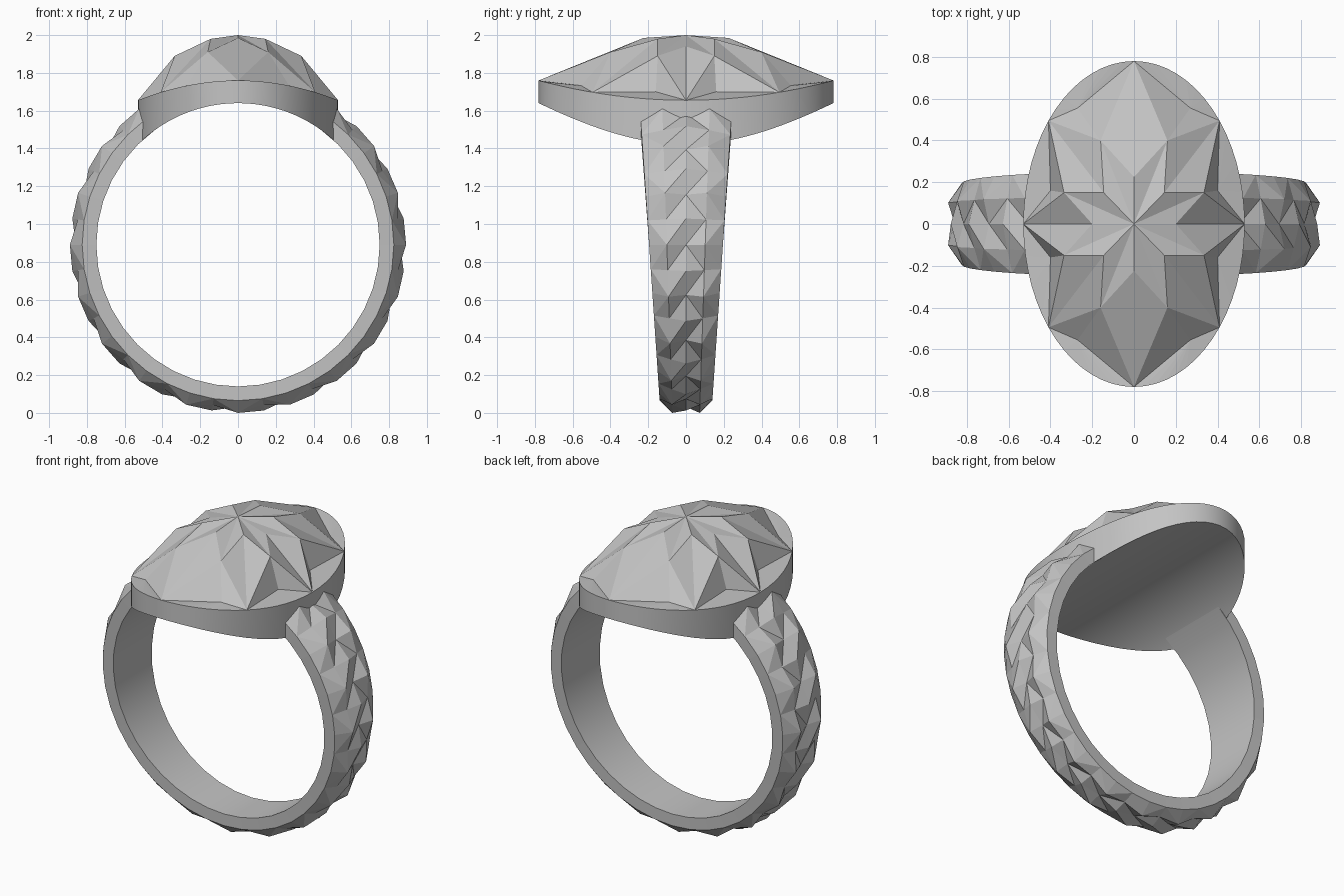
import bpy, bmesh
from math import sin, cos, pi, sqrt, radians

cube = bpy.data.objects.get("Cube")
if cube:
    bpy.data.objects.remove(cube, do_unlink=True)

metal = bpy.data.materials.new("grey_metal")
metal.use_nodes = True
grey = (0.55, 0.55, 0.55, 1)
metal.diffuse_color = grey
metal.node_tree.nodes["Principled BSDF"].inputs["Base Color"].default_value = grey

CZ, INNER = 0.89, 0.75        # finger hole centre height and radius
RX, RY, SEG = 0.53, 0.78, 64  # oval head


def finish(bm, name):
    bmesh.ops.recalc_face_normals(bm, faces=bm.faces)
    mesh = bpy.data.meshes.new(name)
    bm.to_mesh(mesh)
    bm.free()
    mesh.materials.append(metal)
    obj = bpy.data.objects.new(name, mesh)
    bpy.context.collection.objects.link(obj)
    return obj


def rim_z(x):
    return 1.76 - 0.105 * (x / RX) ** 2


# Head: oval wall, arched underside and a faceted eight-ray star
def build_head():
    bm = bmesh.new()
    top, low = [], []
    for i in range(SEG):
        x, y = RX * cos(2 * pi * i / SEG), RY * sin(2 * pi * i / SEG)
        top.append(bm.verts.new((x, y, rim_z(x))))
        low.append(bm.verts.new((x, y, CZ + sqrt(INNER ** 2 - x * x))))

    # Smooth wall
    for i in range(SEG):
        j = (i + 1) % SEG
        bm.faces.new((low[i], low[j], top[j], top[i])).smooth = True
        bm.edges.get((low[i], low[j])).smooth = False

    # Arched underside, strips running front to back
    for i in range(SEG // 2):
        ring = [low[i], low[i + 1], low[-i - 1], low[(SEG - i) % SEG]]
        bm.faces.new(list(dict.fromkeys(ring))).smooth = True

    # Star points: ray tips on the rim, inner crests, notches and their feet
    tips = [0, 7, 16, 25, 32, 39, 48, 57]
    crest_kind = [(0.20, 0, 1.94), (0.145, 0.15, 1.98), (0, 0.225, 1.985)]
    notch_kind = [(0.335, 0.15, 1.89), (0.16, 0.40, 1.91)]
    foot_kind = [(0.40, 0.16), (0.27, 0.555)]
    signs = [(1, 1), (-1, 1), (-1, -1), (1, -1)]
    centre = bm.verts.new((0, 0, 2.0))

    def point(p, s):
        z = p[2] if len(p) > 2 else rim_z(p[0])
        return bm.verts.new((p[0] * s[0], p[1] * s[1], z))

    crests, notches, feet = [], [], []
    for k in range(8):
        s, odd = signs[k // 2], (k // 2) % 2
        crests.append(point(crest_kind[(0, 1, 2, 1)[k % 4]], s))
        notches.append(point(notch_kind[k % 2 ^ odd], s))
        feet.append(point(foot_kind[k % 2 ^ odd], s))

    for k in range(8):
        n = (k + 1) % 8
        ta, tb = top[tips[k]], top[tips[n]]
        p, v = notches[k], feet[k]
        for tri in ((centre, crests[k], p), (centre, p, crests[n]),
                    (ta, p, crests[k]), (tb, crests[n], p),
                    (ta, v, p), (v, tb, p)):
            bm.faces.new(tri)
        # Rim land between two rays
        end = tips[n] or SEG
        for i in range(tips[k], end):
            bm.faces.new((v, top[i], top[(i + 1) % SEG]))
    finish(bm, "head")


# Band: tapering open ring with a studded outer face
def build_band():
    bm = bmesh.new()
    rows = []
    for k in range(-16, 17):
        a = radians(9 * k)
        w = 0.14 + 0.10 * (CZ - 0.825 * cos(a) - 0.07) / 1.48
        even = k % 2 == 0
        rail, mid = (0.89, 0.858) if even else (0.858, 0.888)
        section = [(-w, INNER), (-w, 0.825), (-w * 0.52, rail), (0, mid),
                   (w * 0.52, rail), (w, 0.825), (w, INNER)]
        rows.append([bm.verts.new((r * sin(a), y, CZ - r * cos(a)))
                     for y, r in section])
    for i, (a, b) in enumerate(zip(rows, rows[1:])):
        even = i % 2 == 0
        for c in range(7):
            d = (c + 1) % 7
            quad = (a[c], b[c], b[d], a[d])
            if c in (0, 5, 6):
                bm.faces.new(quad).smooth = c == 6
            elif even == (c in (1, 3)):
                # Diagonals run from high rail points to the centre studs
                one, two = (a[c], b[c], a[d]), (b[c], b[d], a[d])
                if c in (2, 3):
                    one, two = (a[c], b[c], b[d]), (a[c], b[d], a[d])
                if c == 1:
                    one, two = (a[c], b[c], a[d]), (b[c], b[d], a[d])
                bm.faces.new(one)
                bm.faces.new(two)
            else:
                one, two = (a[c], b[c], b[d]), (a[c], b[d], a[d])
                if c == 3:
                    one, two = (a[c], b[c], a[d]), (b[c], b[d], a[d])
                if c == 2:
                    one, two = ((a[c], b[c], b[d]), (a[c], b[d], a[d])) if even \
                        else ((a[c], b[c], a[d]), (b[c], b[d], a[d]))
                bm.faces.new(one)
                bm.faces.new(two)
    for end in (rows[0], rows[-1]):
        bm.faces.new(end)
    finish(bm, "band")


build_head()
build_band()
